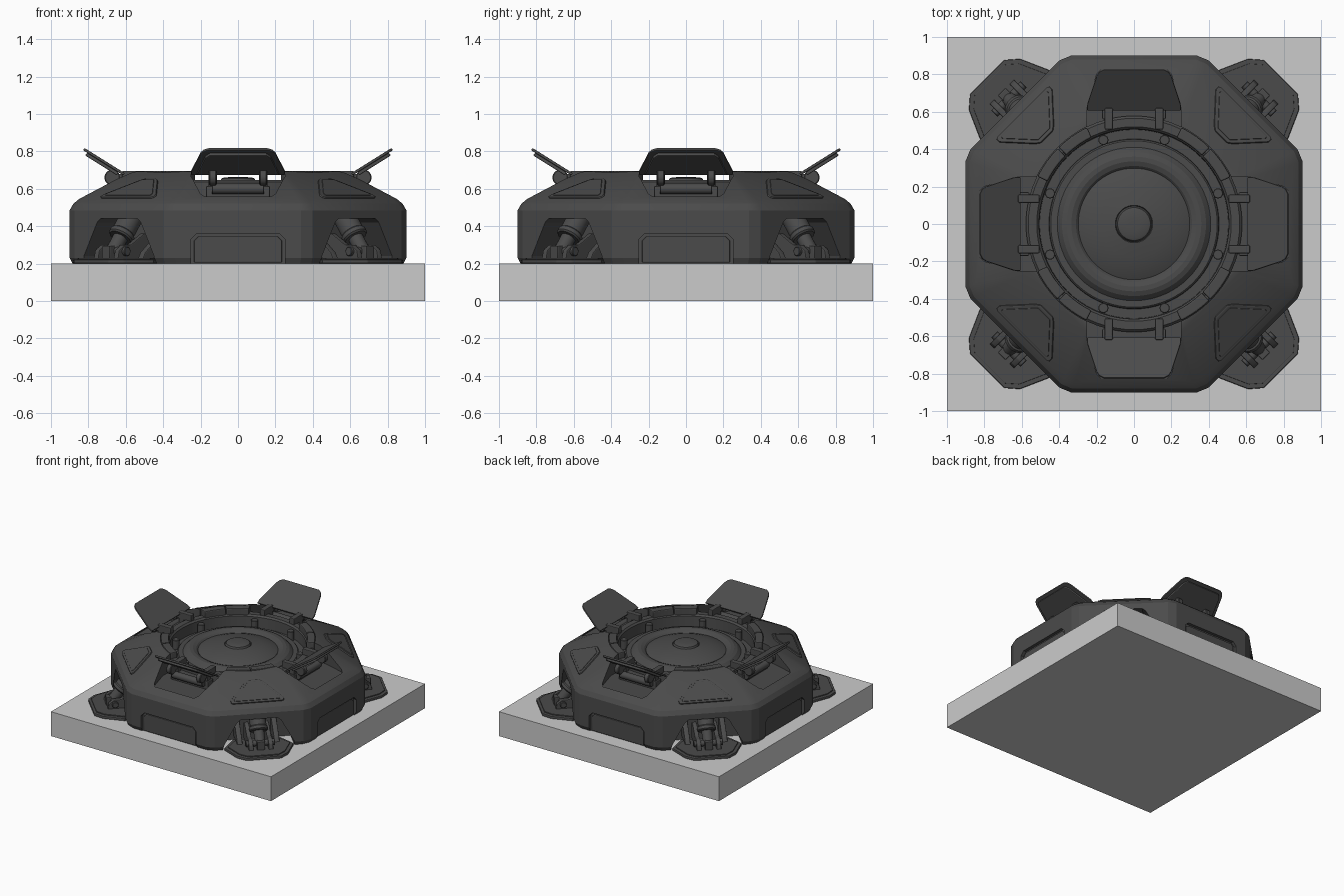
import bpy, bmesh
from math import pi, radians, cos, sin
from mathutils import Matrix, Vector

if "Cube" in bpy.data.objects:
    bpy.data.objects.remove(bpy.data.objects["Cube"])

dark = bpy.data.materials.new("dark_metal")
dark.diffuse_color = (0.07, 0.07, 0.07, 1)
dark.use_nodes = True
dark.node_tree.nodes["Principled BSDF"].inputs["Base Color"].default_value = dark.diffuse_color
T = Matrix.Translation
RADIAL = Matrix(((0, 0, 1, 0), (1, 0, 0, 0), (0, 1, 0, 0), (0, 0, 0, 1)))  # x=tangent, y=up, z=outward
SIDE = Matrix(((1, 0, 0, 0), (0, 0, -1, 0), (0, 1, 0, 0), (0, 0, 0, 1)))   # x=outward, y=up


def rot(deg, axis='Z'):
    return Matrix.Rotation(radians(deg), 4, axis)


def finish(name, bm, mat=dark):
    bmesh.ops.recalc_face_normals(bm, faces=bm.faces)
    me = bpy.data.meshes.new(name)
    bm.to_mesh(me)
    bm.free()
    ob = bpy.data.objects.new(name, me)
    bpy.context.collection.objects.link(ob)
    if mat:
        me.materials.append(mat)
    return ob


def loft(name, rings, mat=dark):
    bm = bmesh.new()
    vs = [[bm.verts.new(p) for p in r] for r in rings]
    n = len(vs[0])
    for a, b in zip(vs, vs[1:]):
        for i in range(n):
            bm.faces.new((a[i], a[(i + 1) % n], b[(i + 1) % n], b[i]))
    bm.faces.new(vs[0])
    bm.faces.new(vs[-1])
    return finish(name, bm, mat)


def prism(name, pts, z0, z1, M, bevel=0.0, mat=dark):
    bm = bmesh.new()
    f = bm.faces.new([bm.verts.new((x, y, z0)) for x, y in pts])
    ext = bmesh.ops.extrude_face_region(bm, geom=[f])["geom"]
    bmesh.ops.translate(bm, vec=(0, 0, z1 - z0), verts=[v for v in ext if isinstance(v, bmesh.types.BMVert)])
    if bevel:
        bmesh.ops.bevel(bm, geom=bm.edges[:], offset=bevel, segments=2, profile=0.5, affect='EDGES')
    bmesh.ops.transform(bm, matrix=M, verts=bm.verts)
    return finish(name, bm, mat)


def sym(pts):
    """Mirror an outline across its x axis."""
    return pts + [(x, -y) for x, y in reversed(pts)]


def box(name, x0, x1, y0, y1, z0, z1, M=Matrix(), bevel=0.006, mat=dark):
    return prism(name, [(x0, y0), (x1, y0), (x1, y1), (x0, y1)], z0, z1, M, bevel, mat)


def rod(name, a, b, r, M, segs=24):
    a, b = Vector(a), Vector(b)
    d = b - a
    bm = bmesh.new()
    bmesh.ops.create_cone(bm, cap_ends=True, segments=segs, radius1=r, radius2=r, depth=d.length,
                          matrix=M @ T((a + b) / 2) @ d.to_track_quat('Z', 'Y').to_matrix().to_4x4())
    bmesh.ops.bevel(bm, geom=[e for e in bm.edges if any(len(f.verts) > 4 for f in e.link_faces)],
                    offset=r * 0.12, segments=1, affect='EDGES')
    return finish(name, bm)


def octagon(a, z):
    w = 0.375 * a
    return [rot(45 * k) @ Vector((a, s * w, z)) for k in range(8) for s in (-1, 1)]


def circle(r, z, n=72):
    return [(r * cos(2 * pi * i / n), r * sin(2 * pi * i / n), z) for i in range(n)]


# ground slab
box("base_slab", -1, 1, -1, 1, 0, 0.2, bevel=0, mat=None)

# octagonal hull
hull = loft("hull", [octagon(a, z) for a, z in
            [(0.885, 0.2), (0.9, 0.23), (0.9, 0.485), (0.88, 0.52), (0.85, 0.545), (0.585, 0.685), (0.56, 0.692)]])

# cutters: centre pit, flap notches, side recesses, strut bays
cutters = [loft("cut_pit", [circle(0.578, 0.53), circle(0.578, 0.9)])]
for k in range(4):
    M, D = rot(90 * k), rot(90 * k + 45)
    cutters += [
        prism("cut_notch", sym([(0.46, 0.25), (0.62, 0.25), (0.80, 0.2), (0.825, 0.175)]), 0.55, 0.9, M),
        prism("cut_recess", [(-0.25, 0.15), (0.25, 0.15), (0.25, 0.33), (0.22, 0.36), (-0.22, 0.36), (-0.25, 0.33)],
              0.875, 1.0, M @ RADIAL),
        prism("cut_bay", [(-0.285, 0.1), (0.285, 0.1), (0.265, 0.24), (0.165, 0.42), (0.14, 0.44), (-0.14, 0.44),
                          (-0.165, 0.42), (-0.265, 0.24)], 0.72, 1.1, D @ RADIAL)]
bpy.context.view_layer.objects.active = hull
for c in cutters:
    c.hide_render = True
    m = hull.modifiers.new("cut", 'BOOLEAN')
    m.operation, m.solver, m.object = 'DIFFERENCE', 'EXACT', c
    bpy.ops.object.modifier_apply(modifier=m.name)
    bpy.data.objects.remove(c)

# round platform: low dome with hub, rolled rim and outer ring
profile = [(0.578, 0.52), (0.578, 0.635), (0.565, 0.648), (0.52, 0.648), (0.508, 0.635), (0.505, 0.55), (0.455, 0.55),
           (0.453, 0.575), (0.445, 0.582), (0.41, 0.582), (0.402, 0.59), (0.385, 0.606), (0.36, 0.616), (0.335, 0.616),
           (0.31, 0.606), (0.298, 0.594), (0.29, 0.598), (0.24, 0.617), (0.18, 0.633), (0.1, 0.645), (0.096, 0.638),
           (0.088, 0.655), (0.075, 0.66), (0.03, 0.663)]
loft("domed_platform", [circle(r, z) for r, z in profile])

# raised collar arcs between the flaps
for k in range(4):
    for s in (0, 1):
        arc = [radians(90 * k + 26 + 19.2 * s + 18.6 * i / 8) for i in range(9)]
        pts = [(0.575 * cos(a), 0.575 * sin(a)) for a in arc] + [(0.515 * cos(a), 0.515 * sin(a)) for a in arc[::-1]]
        prism("collar_segment", pts, 0.6, 0.696, Matrix(), 0.008)

for k in range(4):
    # open flap with inner liner and hinge parts on each main side
    M = rot(90 * k)
    F = M @ T((0.605, 0, 0.683)) @ rot(-32, 'Y')
    prism("flap", sym([(0, 0.25), (0.035, 0.25), (0.215, 0.2), (0.24, 0.185), (0.255, 0.16)]), -0.014, 0, F, 0.004)
    prism("flap_liner", sym([(0.03, 0.22), (0.2, 0.175), (0.23, 0.15)]), -0.032, -0.014, F, 0.005)
    box("hinge_block", 0.56, 0.63, -0.17, 0.17, 0.545, 0.615, M)
    rod("hinge_bar", (0.64, -0.14, 0.6), (0.64, 0.14, 0.6), 0.028, M)
    for s in (-1, 1):
        t = 0.135 * s
        box("hinge_clip", 0.505, 0.6, t - 0.022, t + 0.022, 0.64, 0.696, M)
        box("hinge_post", 0.575, 0.62, t - 0.022, t + 0.022, 0.58, 0.696, M)
        box("hinge_arm", 0.6, 0.67, t - 0.018, t + 0.018, 0.64, 0.68, M)
        rod("hinge_knuckle", (0.672, t - 0.02, 0.66), (0.672, t + 0.02, 0.66), 0.042, M)
        P = M @ rot(20 * s)
        rod("platform_knob", (0.478, 0, 0.545), (0.478, 0, 0.625), 0.027, P, 16)
    # raised panel inside the side recess
    prism("side_panel", [(-0.235, 0.205), (0.235, 0.205), (0.235, 0.323), (0.212, 0.346), (-0.212, 0.346), (-0.235, 0.323)],
          0.86, 0.886, M @ RADIAL, 0.005)

    # corner: sloped armour panel, foot and strut
    D = rot(90 * k + 45)
    S = D @ T((0.75, 0, 0.598)) @ rot(28, 'Y')
    prism("armour_panel", sym([(-0.105, 0.045), (-0.085, 0.07), (0.075, 0.2), (0.1, 0.2), (0.107, 0.185)]),
          -0.02, 0.01, S, 0.006)
    prism("armour_inset", sym([(-0.085, 0.045), (0.075, 0.175), (0.09, 0.17)]), 0, 0.014, S, 0.003)
    prism("foot", sym([(0.76, 0.17), (0.9, 0.262), (1.055, 0.193), (1.11, 0.13)]), 0.2, 0.222, D, 0.006)
    prism("foot_top", sym([(0.78, 0.15), (0.9, 0.235), (1.04, 0.172), (1.09, 0.115)]), 0.22, 0.23, D, 0.003)
    top, low = Vector((0.79, 0, 0.47)), Vector((0.945, 0, 0.265))
    rod("strut_sleeve", top, top.lerp(low, 0.6), 0.062, D)
    rod("strut_collar", top.lerp(low, 0.5), top.lerp(low, 0.65), 0.07, D)
    rod("strut_rod", top.lerp(low, 0.6), low, 0.04, D)
    rod("ankle_pin", (0.945, -0.11, 0.265), (0.945, 0.11, 0.265), 0.024, D)
    box("ankle_lug", 0.9, 1.0, -0.03, 0.03, 0.225, 0.295, D)
    for s in (-1, 1):
        prism("ankle_fork", [(0.76, 0.225), (1.0, 0.225), (0.99, 0.27), (0.95, 0.3), (0.9, 0.3), (0.8, 0.36), (0.76, 0.36)],
              0.075 * s - 0.017, 0.075 * s + 0.017, D @ SIDE, 0.005)
        prism("bay_brace", [(0.7, 0.225), (0.88, 0.225), (0.86, 0.26), (0.74, 0.36), (0.7, 0.36)],
              0.14 * s - 0.02, 0.14 * s + 0.02, D @ SIDE, 0.005)

# smooth curved surfaces, keep hard edges
bpy.ops.object.select_all(action='SELECT')
bpy.ops.object.shade_smooth_by_angle(angle=radians(20))
